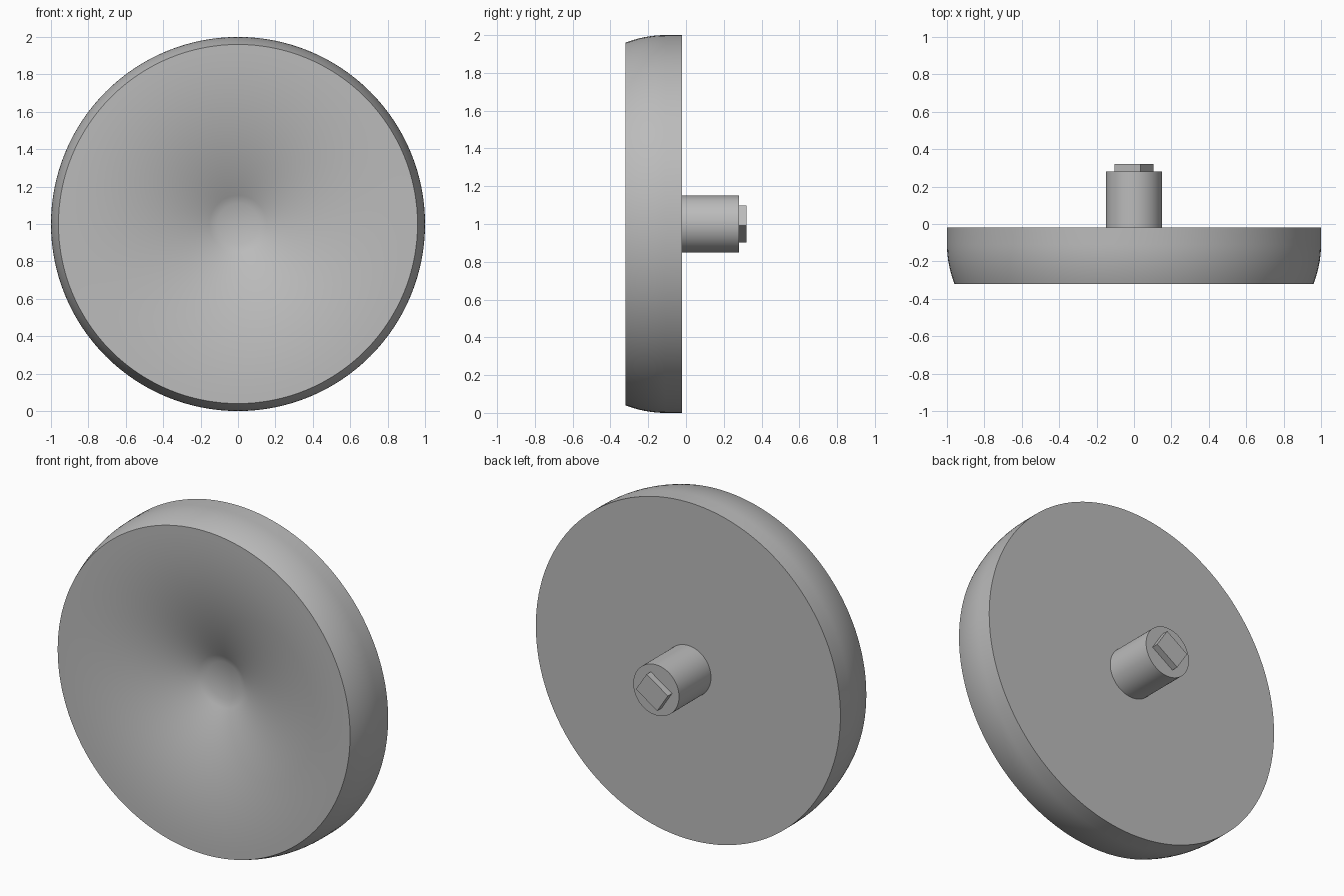
import bpy
import math
from mathutils import Matrix

cube = bpy.data.objects.get("Cube")
if cube:
    bpy.data.objects.remove(cube, do_unlink=True)

grey = bpy.data.materials.new("plain grey")
grey.use_nodes = True
COLOUR = (0.5, 0.5, 0.5, 1)
grey.diffuse_color = COLOUR
grey.node_tree.nodes["Principled BSDF"].inputs["Base Color"].default_value = COLOUR

SEGMENTS = 128
CENTRE_Z = 1.0


def lathe(name, profile):
    """Spin (radius, y) points round the y axis; the ends lie on the axis."""
    verts, faces, rings = [], [], []
    for radius, y in profile:
        count = SEGMENTS if radius > 0 else 1
        rings.append(range(len(verts), len(verts) + count))
        for i in range(count):
            a = math.tau * i / SEGMENTS
            verts.append((radius * math.cos(a), y, CENTRE_Z + radius * math.sin(a)))
    for a, b in zip(rings, rings[1:]):
        for i in range(SEGMENTS):
            j = (i + 1) % SEGMENTS
            if len(a) == 1:
                faces.append((a[0], b[j], b[i]))
            elif len(b) == 1:
                faces.append((a[i], a[j], b[0]))
            else:
                faces.append((a[i], a[j], b[j], b[i]))
    mesh = bpy.data.meshes.new(name)
    mesh.from_pydata(verts, [], faces)
    return finish(name, mesh)


def finish(name, mesh):
    mesh.materials.append(grey)
    obj = bpy.data.objects.new(name, mesh)
    bpy.context.collection.objects.link(obj)
    bpy.ops.object.select_all(action="DESELECT")
    obj.select_set(True)
    bpy.context.view_layer.objects.active = obj
    bpy.ops.object.mode_set(mode="EDIT")
    bpy.ops.mesh.select_all(action="SELECT")
    bpy.ops.mesh.normals_make_consistent(inside=False)
    bpy.ops.object.mode_set(mode="OBJECT")
    bpy.ops.object.shade_smooth_by_angle(angle=math.radians(35))
    return obj


# Round disc: flared hollow front, curved rim, flat back
FRONT, BACK, RIM, PIT, DEPTH, STEPS = -0.32, -0.02, 0.96, 0.11, 0.19, 20
profile = [(0, FRONT + DEPTH)]
for i in range(STEPS + 1):
    t = i / STEPS
    profile.append((PIT + (RIM - PIT) * t, FRONT + DEPTH * (1 - t) ** 2.2))
for i in range(1, 11):
    t = 1 - i / 10
    profile.append((1 - (1 - RIM) * t * t, -0.11 + (FRONT + 0.11) * t))
profile += [(1, BACK), (0, BACK)]
lathe("disc", profile)

# Stub shaft behind the disc
lathe("shaft", [(0, BACK), (0.15, BACK), (0.15, 0.28), (0, 0.28)])

# Tilted rectangular key on the shaft end
bpy.ops.mesh.primitive_cube_add(size=1)
key = bpy.context.object
key.name = "drive_key"
key.data.transform(Matrix.Translation((0, 0.295, CENTRE_Z))
                   @ Matrix.Rotation(-math.radians(33), 4, "Y")
                   @ Matrix.Diagonal((0.167, 0.05, 0.128, 1)))
key.data.materials.append(grey)
